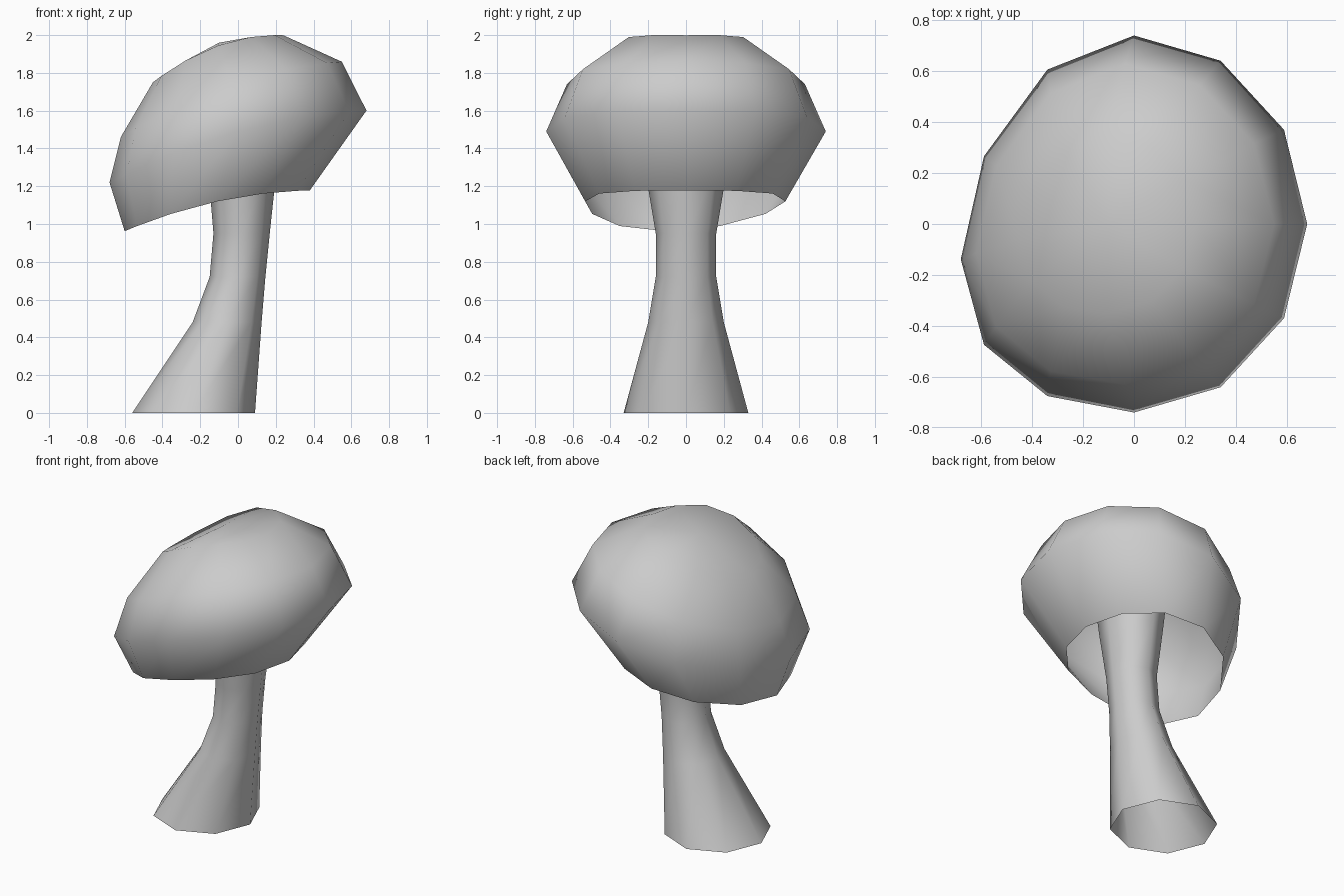
import bpy, bmesh
from math import sin, cos, tau

cube = bpy.data.objects.get("Cube")
if cube:
    bpy.data.objects.remove(cube)

grey = bpy.data.materials.new("plain grey")
grey.use_nodes = True
grey.diffuse_color = (0.6, 0.6, 0.6, 1)
grey.node_tree.nodes["Principled BSDF"].inputs["Base Color"].default_value = (0.6, 0.6, 0.6, 1)


def loft(name, rings, pole=None):
    """Skin a stack of vertex rings, optionally closed by a pole point."""
    bm = bmesh.new()
    loops = [[bm.verts.new(p) for p in ring] for ring in rings]
    n = len(loops[0])
    for low, high in zip(loops, loops[1:]):
        for i in range(n):
            j = (i + 1) % n
            bm.faces.new((low[i], low[j], high[j], high[i]))
    if pole:
        tip = bm.verts.new(pole)
        for i in range(n):
            bm.faces.new((loops[-1][i], loops[-1][(i + 1) % n], tip))
    mesh = bpy.data.meshes.new(name)
    bm.to_mesh(mesh)
    bm.free()
    mesh.materials.append(grey)
    for face in mesh.polygons:
        face.use_smooth = True
    obj = bpy.data.objects.new(name, mesh)
    bpy.context.collection.objects.link(obj)
    return obj


def cap_ring(cx, rx, ry, z, slope, bow):
    """Tilted oval ring, raised at its sides and swept on the low side."""
    points = []
    for i in range(12):
        a = tau * i / 12
        x = cx + rx * cos(a)
        sweep = -0.3 * min(x, 0) ** 2
        points.append((x, ry * sin(a) + sweep,
                       z + slope * rx * cos(a) + bow * sin(a) ** 2))
    return points


def stem_ring(x0, x1, ry, z):
    """Level eight-sided ring between two x limits."""
    return [((x0 + x1) / 2 + (x1 - x0) / 2 * cos(tau * i / 8),
             ry * sin(tau * i / 8), z) for i in range(8)]


# Hollow cap, open at the rim
loft("mushroom_cap", [
    cap_ring(-0.11, 0.49, 0.53, 1.07, 0.22, 0.05),
    cap_ring(0.0, 0.68, 0.74, 1.41, 0.28, 0.08),
    cap_ring(-0.035, 0.585, 0.63, 1.66, 0.34, 0.08),
    cap_ring(-0.105, 0.345, 0.35, 1.875, 0.36, 0.07),
], pole=(-0.1, 0, 1.96))

# Leaning stem, open at the foot and running up inside the cap
loft("mushroom_stem", [
    stem_ring(-0.56, 0.09, 0.33, 0.0),
    stem_ring(-0.24, 0.125, 0.2, 0.48),
    stem_ring(-0.15, 0.145, 0.16, 0.72),
    stem_ring(-0.13, 0.168, 0.16, 0.95),
    stem_ring(-0.155, 0.2, 0.21, 1.25),
    stem_ring(-0.18, 0.23, 0.24, 1.5),
])
